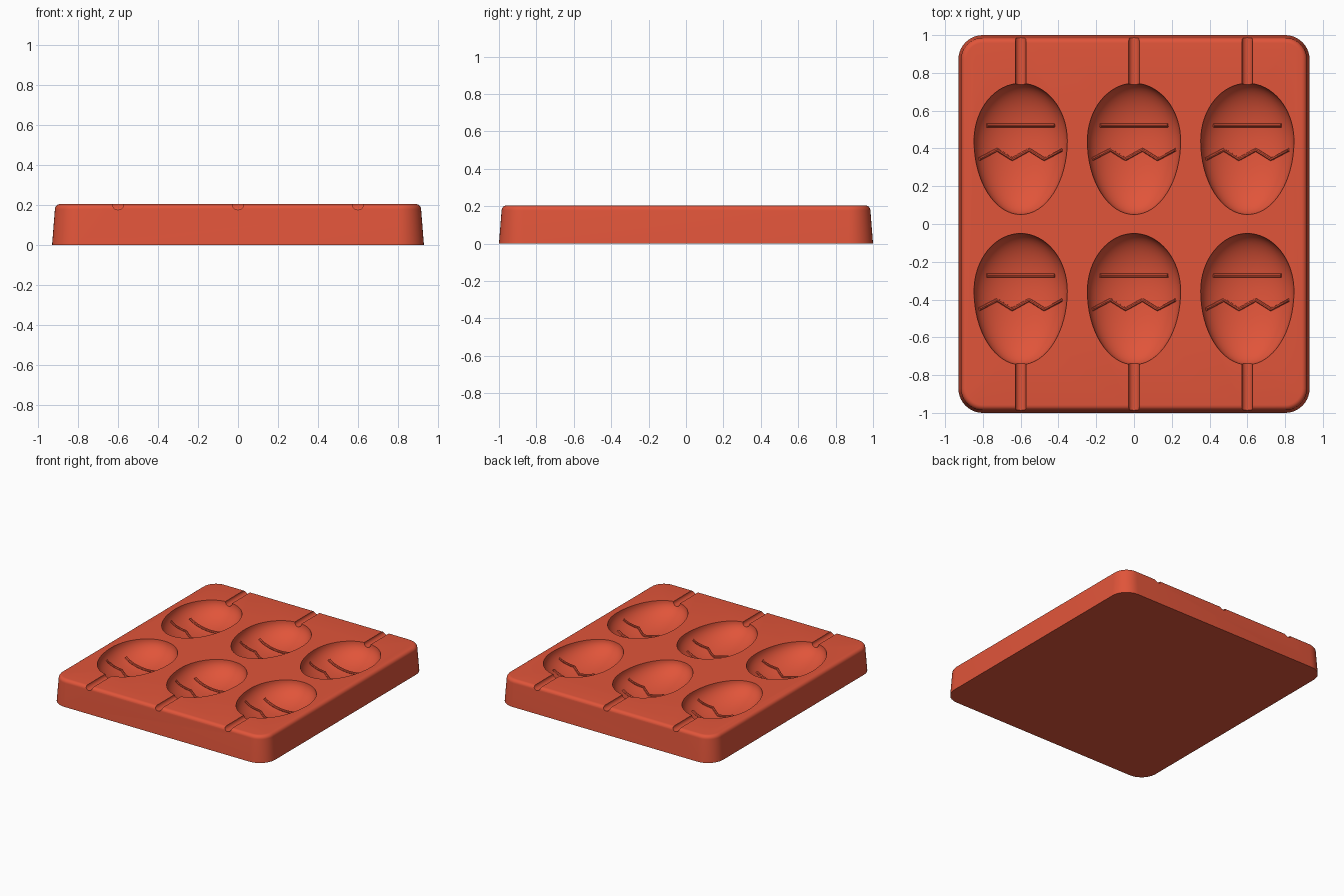
import bpy, bmesh
from math import sin, cos, pi, sqrt
from mathutils import Vector

cube = bpy.data.objects.get("Cube")
if cube:
    bpy.data.objects.remove(cube)

TOP = 0.205
HALF_W, FAT, THIN, DEPTH = 0.247, 0.305, 0.39, 0.15
COLUMNS = (-0.6, 0.0, 0.6)
ROWS = ((0.44, 1), (-0.355, -1))      # egg centre y, side its stick leaves by

red = bpy.data.materials.new("brick red silicone")
red.use_nodes = True
red.diffuse_color = (0.75, 0.09, 0.042, 1)
red.node_tree.nodes["Principled BSDF"].inputs["Base Color"].default_value = red.diffuse_color


def add_object(name, data):
    obj = bpy.data.objects.new(name, data)
    bpy.context.collection.objects.link(obj)
    return obj


def from_bmesh(name, bm):
    bmesh.ops.recalc_face_normals(bm, faces=bm.faces)
    mesh = bpy.data.meshes.new(name)
    bm.to_mesh(mesh)
    bm.free()
    return add_object(name, mesh)


def baked_mesh(obj):
    bpy.context.view_layer.update()
    deps = bpy.context.evaluated_depsgraph_get()
    return bpy.data.meshes.new_from_object(obj.evaluated_get(deps), depsgraph=deps)


def paint(mesh):
    mesh.materials.clear()
    mesh.materials.append(red)


def smooth(obj, angle):
    bpy.ops.object.select_all(action='DESELECT')
    obj.select_set(True)
    bpy.context.view_layer.objects.active = obj
    bpy.ops.object.shade_smooth_by_angle(angle=angle)


def loft(bm, rings):
    loops = [[bm.verts.new(p) for p in ring] for ring in rings]
    for a, b in zip(loops, loops[1:]):
        for i in range(len(a)):
            j = (i + 1) % len(a)
            bm.faces.new((a[i], a[j], b[j], b[i]))
    bm.faces.new(loops[0][::-1])
    bm.faces.new(loops[-1])


def rounded_rect(inset, z, radius=0.13, steps=10):
    r = radius - inset
    ring = []
    for q, (sx, sy) in enumerate(((1, 1), (-1, 1), (-1, -1), (1, -1))):
        for k in range(steps + 1):
            a = (q + k / steps) * pi / 2
            ring.append((sx * (0.93 - radius) + r * cos(a),
                         sy * (1.0 - radius) + r * sin(a), z))
    return ring


# Tapered tray body with a rounded top rim
rim = 0.028
profile = [(0, 0), (0.014, TOP - rim)]
for k in range(1, 7):
    a = k / 6 * pi / 2
    profile.append((0.014 + rim * (1 - cos(a)), TOP - rim + rim * sin(a)))
bm = bmesh.new()
loft(bm, [rounded_rect(*p) for p in profile])
tray = from_bmesh("mould_tray", bm)

# Egg-shaped cutters, fatter towards the back
bm = bmesh.new()
for x in COLUMNS:
    for y, side in ROWS:
        verts = bmesh.ops.create_uvsphere(bm, u_segments=64, v_segments=32, radius=1)["verts"]
        for v in verts:
            v.co = Vector((x + v.co.x * HALF_W,
                           y + v.co.y * (FAT if v.co.y > 0 else THIN),
                           TOP + 0.0003 + v.co.z * DEPTH))
egg_cutter = from_bmesh("egg_cutter", bm)

# Round-bottomed stick channel cutters
bm = bmesh.new()
for x in COLUMNS:
    for y, side in ROWS:
        start = y + side * (FAT if side > 0 else THIN) - side * 0.03
        section = [(x + 0.028 * cos(pi + k * pi / 10), TOP - 0.003 + 0.026 * sin(pi + k * pi / 10))
                   for k in range(11)]
        section += [(x + 0.028, TOP + 0.05), (x - 0.028, TOP + 0.05)]
        loft(bm, [[(px, yy, pz) for px, pz in section] for yy in (start, side * 1.1)])
channel_cutter = from_bmesh("channel_cutter", bm)

# Cut the hollows, then drop the cutters
for cutter in (egg_cutter, channel_cutter):
    cutter.hide_render = True
    mod = tray.modifiers.new(cutter.name, 'BOOLEAN')
    mod.operation, mod.solver, mod.object = 'DIFFERENCE', 'EXACT', cutter
cut = baked_mesh(tray)
tray.modifiers.clear()
tray.data = cut
paint(cut)
for cutter in (egg_cutter, channel_cutter):
    bpy.data.objects.remove(cutter)
smooth(tray, 0.6)


def hollow_z(x, y):
    ry = FAT if y > 0 else THIN
    return -DEPTH * sqrt(max(0, 1 - (x / HALF_W) ** 2 - (y / ry) ** 2))


# Raised decoration following the hollow floor
def ridge_mesh(name, corners, radius):
    points = []
    for (ax, ay), (bx, by) in zip(corners, corners[1:]):
        for k in range(12):
            t = k / 12
            points.append((ax + (bx - ax) * t, ay + (by - ay) * t))
    points.append(corners[-1])
    curve = bpy.data.curves.new(name, 'CURVE')
    curve.dimensions = '3D'
    curve.bevel_depth, curve.bevel_resolution = radius, 2
    curve.use_fill_caps = True
    spline = curve.splines.new('POLY')
    spline.points.add(len(points) - 1)
    for p, (x, y) in zip(spline.points, points):
        p.co = (x, y, hollow_z(x, y) + 0.003, 1)
    helper = add_object(name, curve)
    mesh = baked_mesh(helper)
    bpy.data.objects.remove(helper)
    paint(mesh)
    return mesh


zigzag_x = (-0.22, -0.125, -0.045, 0.045, 0.125, 0.22)
zigzag = [(x, -0.097 + 0.05 * (i % 2)) for i, x in enumerate(zigzag_x)]
ridges = {"straight_band": ridge_mesh("straight_band", [(-0.18, 0.082), (0.18, 0.082)], 0.01),
          "zigzag_band": ridge_mesh("zigzag_band", zigzag, 0.009)}
for name, mesh in ridges.items():
    for x in COLUMNS:
        for y, side in ROWS:
            band = add_object(name, mesh)
            band.location = (x, y, TOP)
    smooth(band, 0.6)
